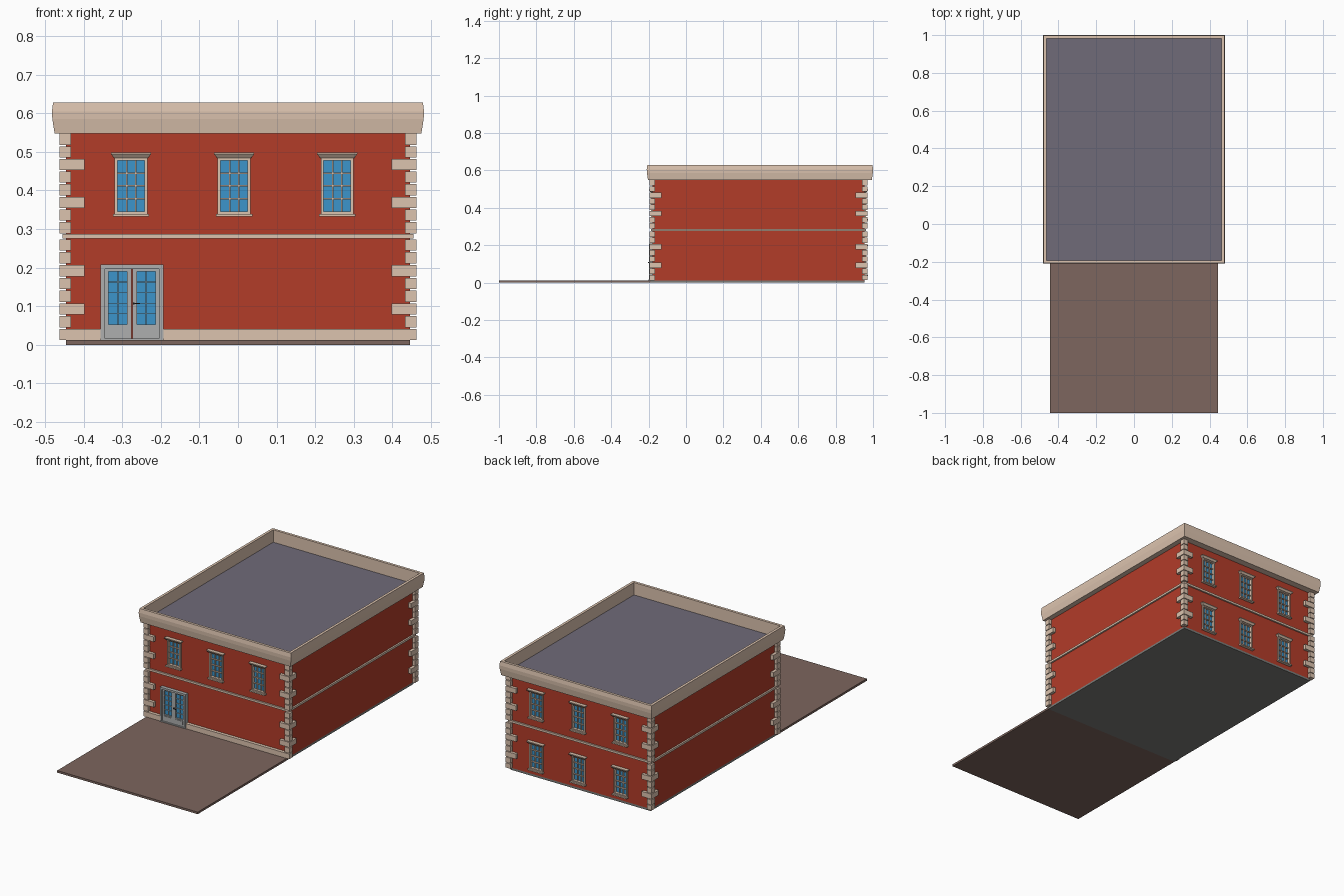
import bpy, bmesh, math

if "Cube" in bpy.data.objects:
    bpy.data.objects.remove(bpy.data.objects["Cube"])

def material(name, r, g, b):
    m = bpy.data.materials.new(name)
    m.diffuse_color = (r, g, b, 1)
    m.use_nodes = True
    m.node_tree.nodes["Principled BSDF"].inputs["Base Color"].default_value = m.diffuse_color
    return m

RED = material("brick_red", .45, .045, .022)
STONE = material("stone", .72, .55, .43)
BLUE = material("glass_blue", .045, .3, .6)
GREY = material("door_grey", .42, .43, .43)
DARK = material("dark_metal", .03, .03, .03)
ROOF = material("roof_grey", .16, .147, .19)
PAVING = material("paving_brown", .205, .133, .112)
FLOOR = material("floor_grey", .2, .2, .19)

def box(bm, x0, x1, y0, y1, z0, z1, flare=0):
    """Box; flare pushes the top outward at the sides and front."""
    def ring(z, f):
        return [bm.verts.new(p) for p in
                ((x0 - f, y0 - f, z), (x1 + f, y0 - f, z), (x1 + f, y1, z), (x0 - f, y1, z))]
    a, b = ring(z0, 0), ring(z1, flare)
    bm.faces.new(a[::-1])
    bm.faces.new(b)
    for i in range(4):
        j = (i + 1) % 4
        bm.faces.new((a[i], a[j], b[j], b[i]))

def finish(name, bm, mat):
    me = bpy.data.meshes.new(name)
    bm.to_mesh(me)
    bm.free()
    me.materials.append(mat)
    ob = bpy.data.objects.new(name, me)
    bpy.context.collection.objects.link(ob)
    return ob

def boxes(name, mat, items):
    bm = bmesh.new()
    for it in items:
        box(bm, *it)
    return finish(name, bm, mat)

WX, Y0, Y1 = .445, -.178, .954      # wall half width, front and back wall
ZF = .012                           # top of the ground slab

# ground slab and building floor
boxes("forecourt", PAVING, [(-WX, WX, -1, -.19, 0, ZF)])
boxes("floor_slab", FLOOR, [(-WX, WX, -.19, Y1, 0, ZF)])

# window positions: (x, y, z of sill bottom, turn)
spots = [(x, Y0, .332, 0) for x in (-.277, -.01, .257)]
spots += [(-x, Y1, z, math.pi) for x in (-.277, -.01, .257) for z in (.332, .036)]

# walls with window recesses
walls = boxes("walls", RED, [(-WX, WX, Y0, Y1, ZF, .552)])
cutter = boxes("window_cutter", RED,
               [(x - .038, x + .038, y - .016, y + .016, z + .005, z + .15) for x, y, z, _ in spots])
cutter.hide_render = True
mod = walls.modifiers.new("recesses", 'BOOLEAN')
mod.operation, mod.object, mod.solver = 'DIFFERENCE', cutter, 'EXACT'
bpy.context.view_layer.objects.active = walls
bpy.ops.object.modifier_apply(modifier=mod.name)
bpy.data.objects.remove(cutter)

# window parts around a local origin at the sill, facing -y
frame = [(-.047, .047, -.018, .004, 0, .007),
         (-.0425, -.035, -.008, .014, .007, .152),
         (.035, .0425, -.008, .014, .007, .152),
         (-.035, .035, -.008, .014, .007, .013),
         (-.035, .035, -.008, .014, .146, .152),
         (-.044, .044, -.012, .004, .152, .162, .008),
         (-.052, .052, -.02, .004, .162, .166)]
bars = [(x - .002, x + .002, 0, .012, .013, .146) for x in (-.0117, .0117)]
bars += [(-.035, .035, -.001, .012, z - .002, z + .002) for z in (.046, .0795, .113)]
parts = [boxes("window_frame", STONE, frame),
         boxes("window_bars", STONE, bars),
         boxes("window_glass", BLUE, [(-.036, .036, .008, .014, .012, .148)])]
for i, (x, y, z, turn) in enumerate(spots):
    for p in parts:
        ob = p if i == 0 else p.copy()
        if i:
            bpy.context.collection.objects.link(ob)
        ob.location, ob.rotation_euler = (x, y, z), (0, 0, turn)

# corner quoins: rows of short blocks with some long ones
bm = bmesh.new()
def quoin_row(z0, z1, n, long_rows):
    step = (z1 - z0) / n
    for i in range(n):
        size = .064 if i in long_rows else .03
        a, b = z0 + i * step + .002, z0 + (i + 1) * step - .002
        for sx in (-1, 1):
            xs = sorted((sx * .462, sx * (.462 - size)))
            box(bm, *xs, Y0 - .017, Y0 - .017 + size, a, b)
            box(bm, *xs, Y1 + .017 - size, Y1 + .017, a, b)
quoin_row(.043, .275, 7, (1, 4))
quoin_row(.287, .549, 8, (2, 5))
quoin_row(ZF, .043, 1, ())
finish("quoins", bm, STONE)

# string course and front plinth with a gap for the door
boxes("string_course", STONE, [(-WX - .009, WX + .009, Y0 - .009, Y1 + .009, .275, .287)])
boxes("plinth", STONE, [(-.462, -.356, Y0 - .018, Y0 + .01, ZF, .041),
                        (-.193, .462, Y0 - .018, Y0 + .01, ZF, .041)])

# cornice: profile of (inset, z) carried round a rectangle
profile = [(.06, .548), (.007, .548), (.001, .585), (0, .605), (.003, .628),
           (.018, .628), (.018, .554), (.06, .554)]
bm = bmesh.new()
loops = []
for d, z in profile:
    x, ya, yb = .482 - d, -.21 + d, 1 - d
    loops.append([bm.verts.new(p) for p in ((-x, ya, z), (x, ya, z), (x, yb, z), (-x, yb, z))])
for k, a in enumerate(loops):
    b = loops[(k + 1) % len(loops)]
    for i in range(4):
        j = (i + 1) % 4
        bm.faces.new((a[i], a[j], b[j], b[i]))
bmesh.ops.recalc_face_normals(bm, faces=bm.faces)
finish("cornice", bm, STONE)
boxes("roof", ROOF, [(-.465, .465, -.193, .983, .55, .557)])

# double door: surround, then two mirrored leaves
C = -.2745
boxes("door_surround", GREY, [(C - .0815, C - .07, Y0 - .02, Y0, .016, .208),
                              (C + .07, C + .0815, Y0 - .02, Y0, .016, .208),
                              (C - .07, C + .07, Y0 - .02, Y0, .197, .208),
                              (C - .0815, C + .0815, Y0 - .022, Y0, ZF, .016)])
leaf, glass, dbars = [], [], []
for s in (-1, 1):
    def part(a, b, depth, z0, z1):
        u, v = sorted((C + s * a, C + s * b))
        return (u, v, Y0 - depth, Y0, z0, z1)
    leaf += [part(.001, .0125, .014, .016, .197), part(.061, .07, .014, .016, .197),
             part(.0125, .061, .014, .19, .197), part(.0125, .061, .014, .016, .053),
             part(.014, .06, .017, .027, .047)]
    glass.append(part(.0125, .061, .005, .053, .19))
    dbars.append(part(.0355, .038, .01, .053, .19))
    dbars += [part(.0125, .061, .01, .053 + k * .0274 - .001, .053 + k * .0274 + .001)
              for k in range(1, 5)]
boxes("door_leaves", GREY, leaf)
boxes("door_glass", BLUE, glass)
boxes("door_bars", GREY, dbars)
boxes("door_handle", DARK, [(C + .003, C + .007, Y0 - .022, Y0 - .013, .104, .11),
                            (C + .003, C + .021, Y0 - .024, Y0 - .02, .1055, .1085)])
